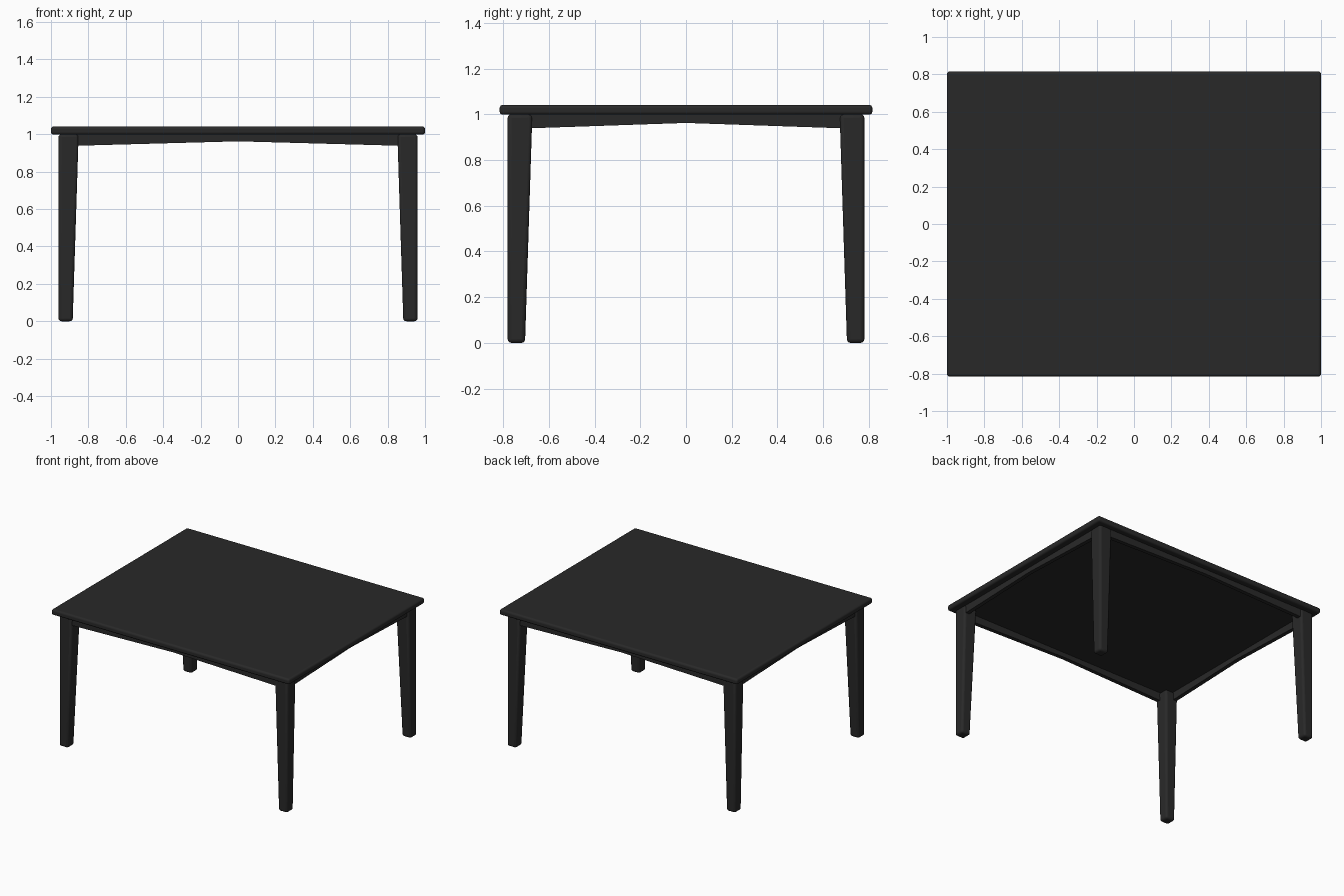
import bpy, bmesh

if "Cube" in bpy.data.objects:
    bpy.data.objects.remove(bpy.data.objects["Cube"])

mat = bpy.data.materials.new("black_paint")
mat.diffuse_color = (0.022, 0.022, 0.022, 1)
mat.use_nodes = True
mat.node_tree.nodes["Principled BSDF"].inputs["Base Color"].default_value = mat.diffuse_color


def finish(name, bm, bevel=0, segments=3):
    bmesh.ops.recalc_face_normals(bm, faces=bm.faces[:])
    mesh = bpy.data.meshes.new(name)
    bm.to_mesh(mesh)
    bm.free()
    mesh.materials.append(mat)
    ob = bpy.data.objects.new(name, mesh)
    bpy.context.collection.objects.link(ob)
    if bevel:
        mod = ob.modifiers.new("rounding", 'BEVEL')
        mod.width, mod.segments = bevel, segments
    bpy.ops.object.select_all(action='DESELECT')
    ob.select_set(True)
    bpy.context.view_layer.objects.active = ob
    bpy.ops.object.shade_smooth_by_angle(angle=0.6)
    return ob


def prism(name, profile, offset, bevel=0, segments=3):
    """Extrude a closed 3D outline by an offset vector."""
    bm = bmesh.new()
    face = bm.faces.new([bm.verts.new(p) for p in profile])
    ext = bmesh.ops.extrude_face_region(bm, geom=[face])
    verts = [v for v in ext["geom"] if isinstance(v, bmesh.types.BMVert)]
    bmesh.ops.translate(bm, verts=verts, vec=offset)
    return finish(name, bm, bevel, segments)


# Table top with rounded rim
X, Y = 1.0, 0.815
prism("table_top", [(-X, -Y, 0.998), (X, -Y, 0.998), (X, Y, 0.998), (-X, Y, 0.998)],
      (0, 0, 0.043), 0.014, 4)

# Legs: outer faces vertical, inner faces tapering
LX, LY = 0.96, 0.78
for sx, side in ((-1, "left"), (1, "right")):
    for sy, end in ((-1, "front"), (1, "back")):
        bm = bmesh.new()
        rings = []
        for z, w in ((0.0, 0.076), (1.0, 0.108)):
            rings.append([bm.verts.new((sx * (LX - a * w), sy * (LY - b * w), z))
                          for a, b in ((0, 0), (1, 0), (1, 1), (0, 1))])
        low, high = rings
        bm.faces.new(low)
        bm.faces.new(high)
        for i in range(4):
            j = (i + 1) % 4
            bm.faces.new((low[i], low[j], high[j], high[i]))
        finish(f"{end}_{side}_leg", bm, 0.016)

# Aprons: shallow peaked lower edge between the legs
T, INSET = 0.03, 0.01


def apron_outline(half):
    return [(-half, 0.938), (0, 0.962), (half, 0.938), (half, 1.0), (-half, 1.0)]


for s, end in ((-1, "front"), (1, "back")):
    y = s * (LY - INSET)
    prism(f"{end}_apron", [(u, y, z) for u, z in apron_outline(0.88)], (0, -s * T, 0))
for s, side in ((-1, "left"), (1, "right")):
    x = s * (LX - INSET)
    prism(f"{side}_apron", [(x, u, z) for u, z in apron_outline(0.70)], (-s * T, 0, 0))
